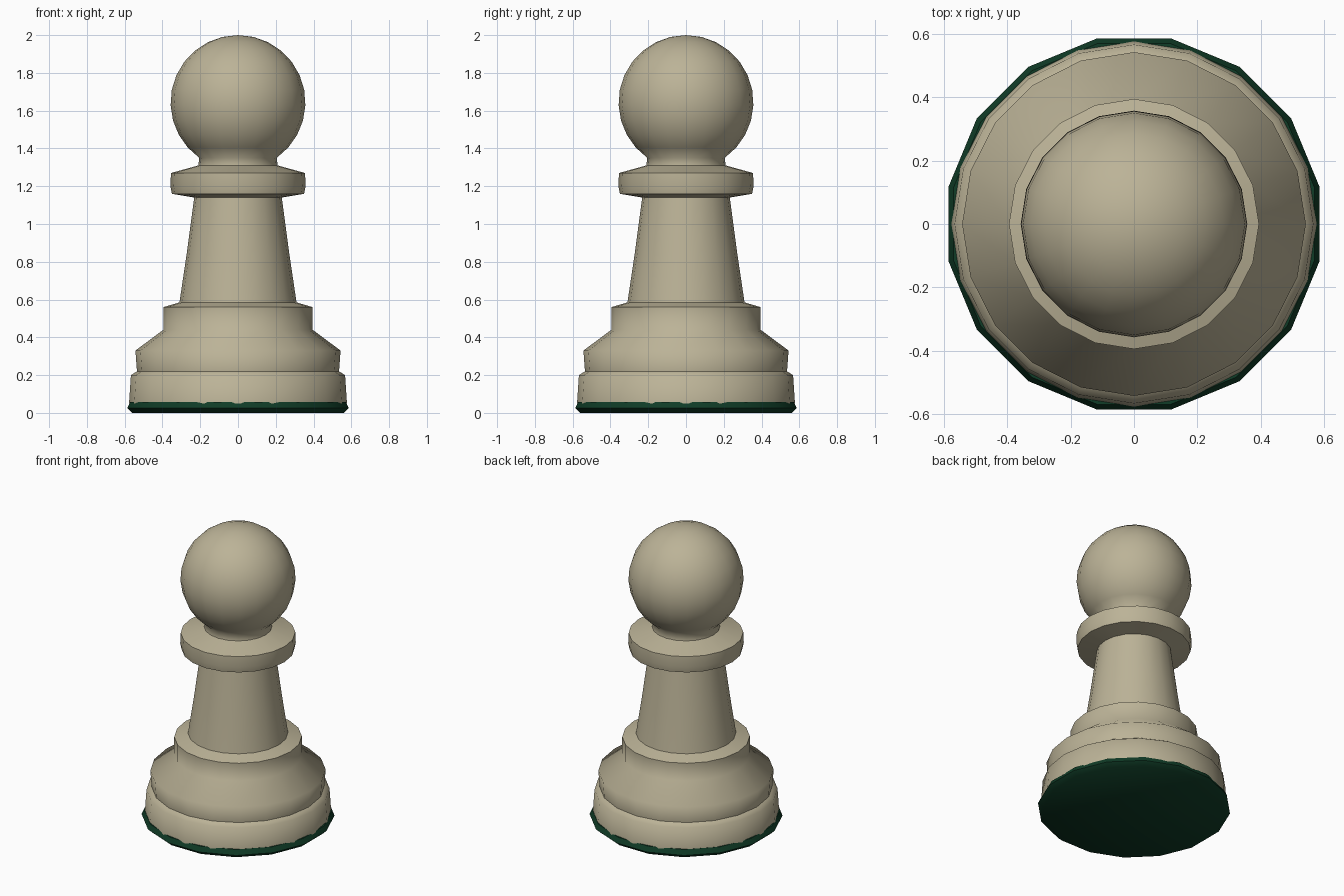
import bpy, bmesh, math

if "Cube" in bpy.data.objects:
    bpy.data.objects.remove(bpy.data.objects["Cube"])

def material(name, rgb):
    m = bpy.data.materials.new(name)
    m.diffuse_color = (*rgb, 1)
    m.use_nodes = True
    m.node_tree.nodes["Principled BSDF"].inputs["Base Color"].default_value = m.diffuse_color
    return m

ivory = material("warm_ivory", (0.50, 0.45, 0.31))
green = material("dark_green_felt", (0.005, 0.045, 0.02))

def lathe(name, profile, sides, mat, angle, turn=0.0):
    """Spin an (r, z) profile around z; zero radius gives a pole."""
    bm = bmesh.new()
    rings = []
    for r, z in profile:
        if r < 1e-4:
            rings.append([bm.verts.new((0, 0, z))] * sides)
        else:
            rings.append([bm.verts.new((r * math.cos(2 * math.pi * i / sides + turn),
                                        r * math.sin(2 * math.pi * i / sides + turn), z))
                          for i in range(sides)])
    for a, b in zip(rings, rings[1:]):
        for i in range(sides):
            j = (i + 1) % sides
            bm.faces.new(list(dict.fromkeys((a[i], a[j], b[j], b[i]))))
    bmesh.ops.recalc_face_normals(bm, faces=bm.faces)
    me = bpy.data.meshes.new(name)
    bm.to_mesh(me)
    bm.free()
    me.materials.append(mat)
    ob = bpy.data.objects.new(name, me)
    bpy.context.collection.objects.link(ob)
    bpy.ops.object.select_all(action='DESELECT')
    ob.select_set(True)
    bpy.context.view_layer.objects.active = ob
    bpy.ops.object.shade_smooth_by_angle(angle=math.radians(angle))
    return ob

# Felt pad under the base
lathe("felt_pad", [(0, 0.005), (0.57, 0.0), (0.598, 0.025), (0.582, 0.058), (0, 0.058)],
      16, green, 50, math.pi / 16)

# Turned body: base, stepped mouldings, tapered stem, collar, neck and ball head
body = [(0, 0.05), (0.577, 0.05), (0.567, 0.20), (0.535, 0.22), (0.543, 0.33),
        (0.395, 0.44), (0.395, 0.56), (0.31, 0.585), (0.272, 0.84), (0.232, 1.14),
        (0.35, 1.16), (0.358, 1.20), (0.355, 1.27), (0.21, 1.31), (0.205, 1.35)]
R, zc = 0.357, 1.643
for k in range(1, 12):
    t = math.radians(-55 + 145 * k / 11)
    body.append((R * math.cos(t), zc + R * math.sin(t)))
body[-1] = (0, 2.0)
lathe("pawn_body", body, 20, ivory, 60)
